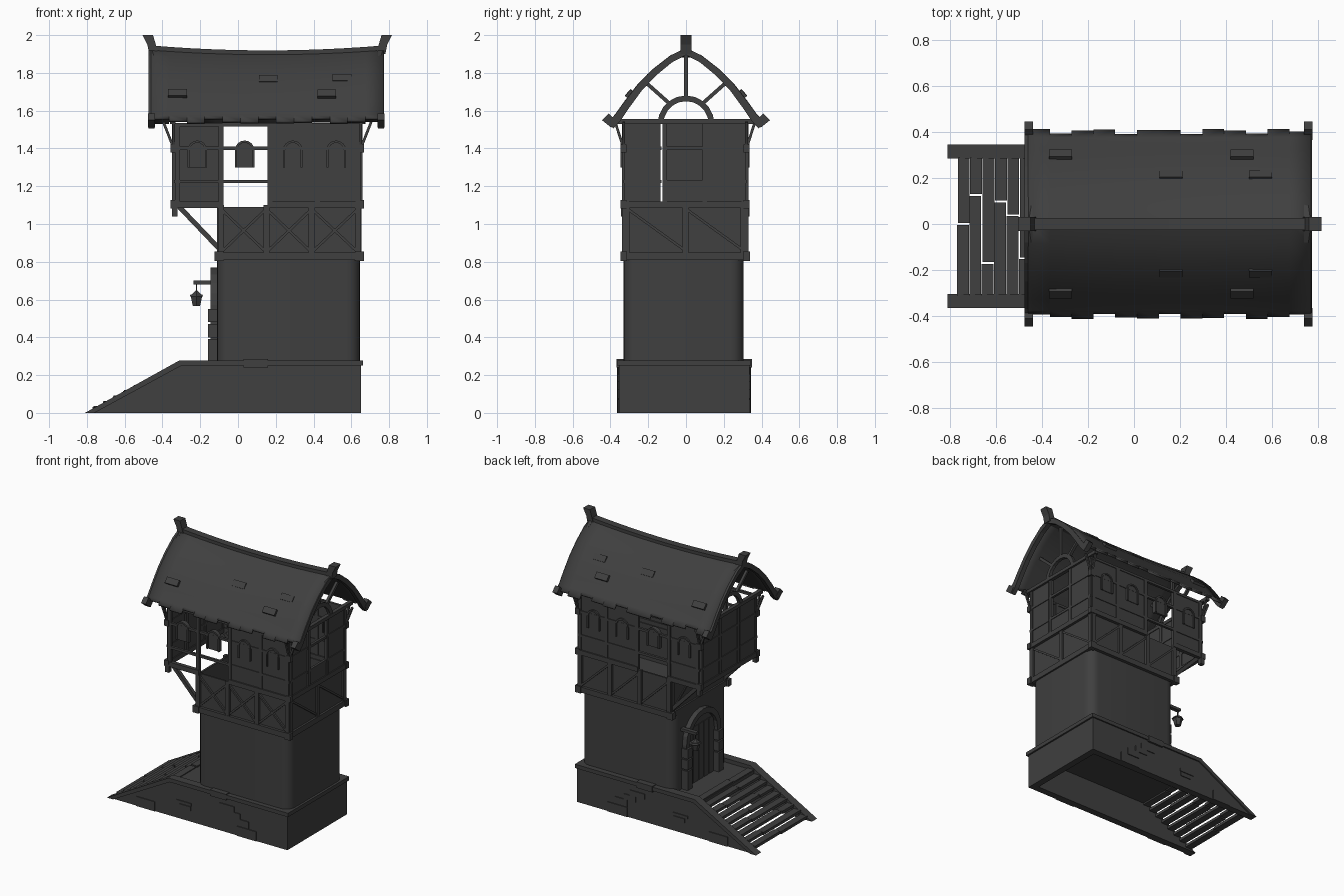
import bpy, bmesh, math
from mathutils import Vector, Matrix

cube = bpy.data.objects.get("Cube")
if cube:
    bpy.data.objects.remove(cube)

mat = bpy.data.materials.new("dark grey")
mat.use_nodes = True
tone = (.05, .05, .05, 1)
mat.diffuse_color = tone
mat.node_tree.nodes["Principled BSDF"].inputs["Base Color"].default_value = tone


class Part:
    """Collects simple solids into one named object."""
    def __init__(self, name):
        self.name, self.bm = name, bmesh.new()

    def box(self, x0, x1, y0, y1, z0, z1):
        size = Matrix.Diagonal((x1 - x0, y1 - y0, z1 - z0, 1))
        mid = Vector((x0 + x1, y0 + y1, z0 + z1)) / 2
        bmesh.ops.create_cube(self.bm, size=1, matrix=Matrix.Translation(mid) @ size)

    def beam(self, p, q, w):
        p, q = Vector(p), Vector(q)
        turn = (q - p).to_track_quat('Z', 'Y').to_matrix().to_4x4()
        size = Matrix.Diagonal((w, w, (q - p).length, 1))
        bmesh.ops.create_cube(self.bm, size=1, matrix=Matrix.Translation((p + q) / 2) @ turn @ size)

    def prism(self, pts, axis, a, b):
        def place(u, v, d):
            return {'x': (d, u, v), 'y': (u, d, v), 'z': (u, v, d)}[axis]
        lo = [self.bm.verts.new(place(u, v, a)) for u, v in pts]
        hi = [self.bm.verts.new(place(u, v, b)) for u, v in pts]
        self.bm.faces.new(lo)
        self.bm.faces.new(hi[::-1])
        for i in range(len(pts)):
            j = (i + 1) % len(pts)
            self.bm.faces.new((lo[i], hi[i], hi[j], lo[j]))

    def ribbon(self, outer, inner, axis, a, b):
        for i in range(len(outer) - 1):
            self.prism([outer[i], outer[i + 1], inner[i + 1], inner[i]], axis, a, b)

    def done(self, smooth=False):
        bmesh.ops.recalc_face_normals(self.bm, faces=self.bm.faces)
        mesh = bpy.data.meshes.new(self.name)
        self.bm.to_mesh(mesh)
        self.bm.free()
        mesh.materials.append(mat)
        ob = bpy.data.objects.new(self.name, mesh)
        bpy.context.collection.objects.link(ob)
        if smooth:
            bpy.ops.object.select_all(action='DESELECT')
            ob.select_set(True)
            bpy.context.view_layer.objects.active = ob
            bpy.ops.object.shade_smooth_by_angle(angle=math.radians(35))
        return ob


def arch(c, r, z0, spring, n=10):
    arc = [(c - r * math.cos(math.pi * i / n), spring + r * math.sin(math.pi * i / n)) for i in range(n + 1)]
    return [(c - r, z0)] + arc + [(c + r, z0)]


FRONT, BACK, LEFT, RIGHT = -.33, .32, -.34, .65   # upper storey limits
SIDES = ((FRONT, -1), (BACK, 1))

# Stone base: hollow, with sloping side walls beside the stairs
base = Part("stone_base")
slope = [(-.8, 0), (RIGHT, 0), (RIGHT, .26), (-.31, .26)]
for y in (-.355, .285):
    base.prism(slope, 'y', y, y + .05)
base.box(.6, RIGHT, -.355, .335, 0, .26)
base.box(-.34, .62, -.32, .3, .22, .25)
base.done()

coping = Part("base_coping")
line = [(-.81, 0), (-.31, .278), (.66, .278)]
for y in (-.365, .285):
    coping.ribbon(line, [(-.76, 0), (-.3, .25), (.66, .25)], 'y', y, y + .06)
    coping.box(.03, .16, y - .004, y + .064, .24, .284)
coping.box(.6, .662, -.365, .345, .25, .278)
coping.done()

stones = Part("loose_stones")
for x, z, w, h in ((-.5, .035, .15, .07), (-.19, .125, .12, .02), (-.18, .095, .09, .03), (.16, .185, .12, .04),
                   (.22, .145, .1, .04), (.29, .1, .1, .05), (.32, .035, .16, .07)):
    for y in (-.355, .335):
        stones.box(x - w / 2, x + w / 2, y - .006, y + .006, max(0, z - h / 2), z + h / 2)
stones.done()

# Plank stairs, each tread split at a different place
stairs = Part("stair_planks")
for i in range(9):
    x, z, cut = -.77 + i * .054, .012 + i * .028, .17 * math.sin(i * 2.3)
    stairs.box(x, x + .052, -.31, cut - .004, z, z + .02)
    stairs.box(x + .004, x + .055, cut + .004, .29, z + .003, z + .024)
stairs.done()

# Rounded stone tower
tower = Part("tower_shaft")
outline = []
for k, (cx, cy) in enumerate(((.575, .235), (-.04, .235), (-.04, -.26), (.575, -.26))):
    for i in range(7):
        a = math.pi / 2 * (k + i / 6)
        outline.append((cx + .07 * math.cos(a), cy + .07 * math.sin(a)))
tower.prism(outline, 'z', .25, .83)
tower.done(True)

# Arched doorway
door = Part("door_leaf")
door.prism(arch(0, .17, .25, .57), 'x', -.118, -.1)
for i in range(-2, 3):
    door.box(-.122, -.11, i * .06 - .026, i * .06 + .026, .25, .66)
door.done()
frame = Part("door_frame")
frame.ribbon(arch(0, .2, .25, .57), arch(0, .16, .25, .57), 'x', -.145, -.1)
for s in (-1, 1):
    for z0, z1 in ((.25, .39), (.4, .47), (.48, .55)):
        frame.box(-.16, -.1, s * .18 - .028, s * .18 + .028, z0, z1)
frame.done()

# Hanging lantern
lantern = Part("lantern")
lantern.box(-.235, -.11, .19, .22, .68, .70)
lantern.beam((-.22, .205, .69), (-.22, .205, .64), .006)
for z, h, low, high in ((.59, .05, .022, .034), (.621, .012, .042, .036), (.637, .02, .03, .005)):
    bmesh.ops.create_cone(lantern.bm, cap_ends=True, segments=6, radius1=low, radius2=high, depth=h,
                          matrix=Matrix.Translation((-.22, .205, z)))
lantern.done()

# Middle timber storey
mid = Part("middle_walls")
mid.box(-.095, .64, -.322, -.31, .83, 1.09)
mid.box(-.095, .64, .3, .312, .83, 1.09)
mid.box(-.1, -.085, -.32, .31, .83, 1.09)
mid.box(.63, .642, -.32, .31, .83, 1.09)
mid.done()

timber = Part("middle_timbers")
for y, s in SIDES:
    timber.box(-.115, .655, y - .012, y + .012, .81, .85)
    xs = (-.09, .15, .39, .635)
    for x in xs:
        timber.box(x - .016, x + .016, y - .01, y + .01, .82, 1.1)
    for a, b in zip(xs, xs[1:]):
        timber.beam((a, y, 1.08), (b, y, .85), .014)
        if s < 0:
            timber.beam((a, y, .85), (b, y, 1.08), .014)
for x in (-.1, .645):
    timber.box(x - .012, x + .012, FRONT, BACK, .81, .85)
    for y in (-.315, -.003, .305):
        timber.box(x - .01, x + .01, y - .016, y + .016, .82, 1.1)
    for y in (-.31, 0):
        timber.beam((x, y, 1.08), (x, y + .305, .86), .014)
    for y in (FRONT, BACK):
        timber.box(x - .025, x + .022, y - .018, y + .018, .805, .855)
timber.done()

# Upper storey frame: sill broken at the open bay, posts, rails, corner blocks
upper = Part("upper_timbers")
for y, s in SIDES:
    for a, b in ((LEFT, -.08), (.16, RIGHT)):
        upper.box(a, b, y - .014, y + .014, 1.085, 1.12)
    for x in (LEFT + .02, -.09, .17, .42, RIGHT - .015):
        upper.box(x - .013, x + .013, y - .01, y + .01, 1.09, 1.53)
    for z in (1.225, 1.4, 1.525):
        upper.box(LEFT, RIGHT, y - .009, y + .009, z - .009, z + .009)
    upper.beam((-.31, y - s * .02, 1.09), (-.1, y - s * .02, .87), .026)
    upper.box(LEFT - .01, LEFT + .02, y - .015, y + .015, 1.04, 1.1)
    for x, out in ((LEFT, -1), (RIGHT, 1)):
        upper.beam((x, y, 1.4), (x + out * .055, y, 1.54), .014)
        upper.beam((x, y, 1.4), (x, y + s * .045, 1.54), .014)
        for z in (1.105, 1.4):
            upper.box(x - .018, x + .018, y - .016, y + .016, z - .022, z + .022)
for x in (LEFT, RIGHT):
    upper.box(x - .012, x + .012, FRONT, BACK, 1.085, 1.12)
    for y in (-.315, -.112, .1, .305):
        upper.box(x - .01, x + .01, y - .012, y + .012, 1.1, 1.53)
    for a, b in ((FRONT, -.13), (-.115, BACK)):
        for z in (1.225, 1.4):
            upper.box(x - .009, x + .009, a, b, z - .009, z + .009)
upper.done()

panels = Part("upper_panels")
for y, spans in ((FRONT, ((.17, .64),)), (BACK, ((-.33, -.08), (.17, .64)))):
    for a, b in spans:
        panels.box(a, b, y - .004, y + .004, 1.1, 1.53)
for x in (LEFT, RIGHT):
    panels.box(x - .004, x + .004, -.32, -.135, 1.1, 1.53)
    panels.box(x - .004, x + .004, .1, .31, 1.1, 1.53)
    panels.box(x - .004, x + .004, -.115, .1, 1.1, 1.53 if x < 0 else 1.225)
panels.done()

windows = Part("arched_windows")
for y, s in SIDES:
    for x in (-.215, .035, .29, .52):
        windows.prism(arch(x, .045, 1.3, 1.39, 8), 'y', y - .008, y + .008)
        windows.ribbon(arch(x, .052, 1.3, 1.39, 8), arch(x, .04, 1.3, 1.39, 8), 'y', y - .016, y + .016)
windows.done()

# Curved roof with a sagging ridge and ragged eaves
HALF = [(0, 1.925), (.08, 1.885), (.17, 1.815), (.25, 1.735), (.32, 1.645), (.37, 1.575), (.41, 1.535)]
FULL = [(-y, z) for y, z in HALF[:0:-1]] + HALF
MID, SPAN = .155, .615


def sag(x, z):
    return z - .025 * (1 - ((x - MID) / SPAN) ** 2) * (z - 1.53) / .4


roof = Part("roof_shell")
for side in (-1, 1):
    rows, cells = [], 13
    for i in range(cells):
        for x in (MID + SPAN * (2 * i / cells - 1), MID + SPAN * (2 * (i + 1) / cells - 1)):
            rag = .012 * math.sin(i * 4.1 + side)
            row = [(x, side * y, sag(x, z)) for y, z in HALF]
            row[-1] = (x, side * (.398 + rag), 1.545 - rag)
            rows.append([roof.bm.verts.new(p) for p in row])
    for r, q in zip(rows, rows[1:]):
        for j in range(len(HALF) - 1):
            if (r[j].co - q[j].co).length > .005:
                roof.bm.faces.new((r[j], q[j], q[j + 1], r[j + 1]))
bmesh.ops.remove_doubles(roof.bm, verts=roof.bm.verts, dist=.0005)
shell = roof.done(True)
solid = shell.modifiers.new("thickness", 'SOLIDIFY')
solid.thickness, solid.offset = .016, 0

ridge = Part("ridge_beam")
xs = [MID + SPAN * (i / 6 - 1) for i in range(13)]
ridge.ribbon([(x, sag(x, 1.945)) for x in xs], [(x, sag(x, 1.905)) for x in xs], 'y', -.026, .026)
horn = [(-.47, 1.9), (-.42, 1.9), (-.435, 1.95), (-.45, 2), (-.505, 2), (-.48, 1.95)]
ridge.prism(horn, 'y', -.03, .03)
ridge.prism([(2 * MID - x, z) for x, z in horn], 'y', -.03, .03)
ridge.done()

# Raised shingles on both slopes
shingles = Part("raised_shingles")
for x, y, z in ((.16, .205, 1.775), (.55, .205, 1.775), (-.32, .295, 1.69), (.47, .295, 1.69)):
    for s in (-1, 1):
        down = Vector((0, s * .66, -.75))
        out = Vector((0, s * .75, .66))
        turn = Matrix((Vector((1, 0, 0)), down, out)).transposed().to_4x4()
        centre = Vector((x, s * y, sag(x, z))) + out * .008
        size = Matrix.Diagonal((.1, .045, .02, 1))
        bmesh.ops.create_cube(shingles.bm, size=1, matrix=Matrix.Translation(centre) @ turn @ size)
shingles.done()

# Open gable frames at both ends
gable = Part("gable_frames")
inner = [(y * .94, z - .03) for y, z in FULL]
for x in (-.458, .757):
    gable.ribbon([(y, z + .008) for y, z in FULL], inner, 'x', x - .017, x + .017)
    for s in (-1, 1):
        gable.prism([(s * .365, 1.545), (s * .395, 1.51), (s * .445, 1.55), (s * .41, 1.585)], 'x', x - .019, x + .019)
for x in (LEFT - .005, RIGHT + .005):
    gable.box(x - .014, x + .014, -.38, .38, 1.53, 1.555)
    gable.ribbon(arch(0, .15, 1.54, 1.53)[1:-1], arch(0, .12, 1.54, 1.53)[1:-1], 'x', x - .012, x + .012)
    gable.beam((x, 0, 1.66), (x, 0, 1.9), .02)
    for s in (-1, 1):
        gable.beam((x, s * .09, 1.64), (x, s * .225, 1.76), .02)
gable.done()
